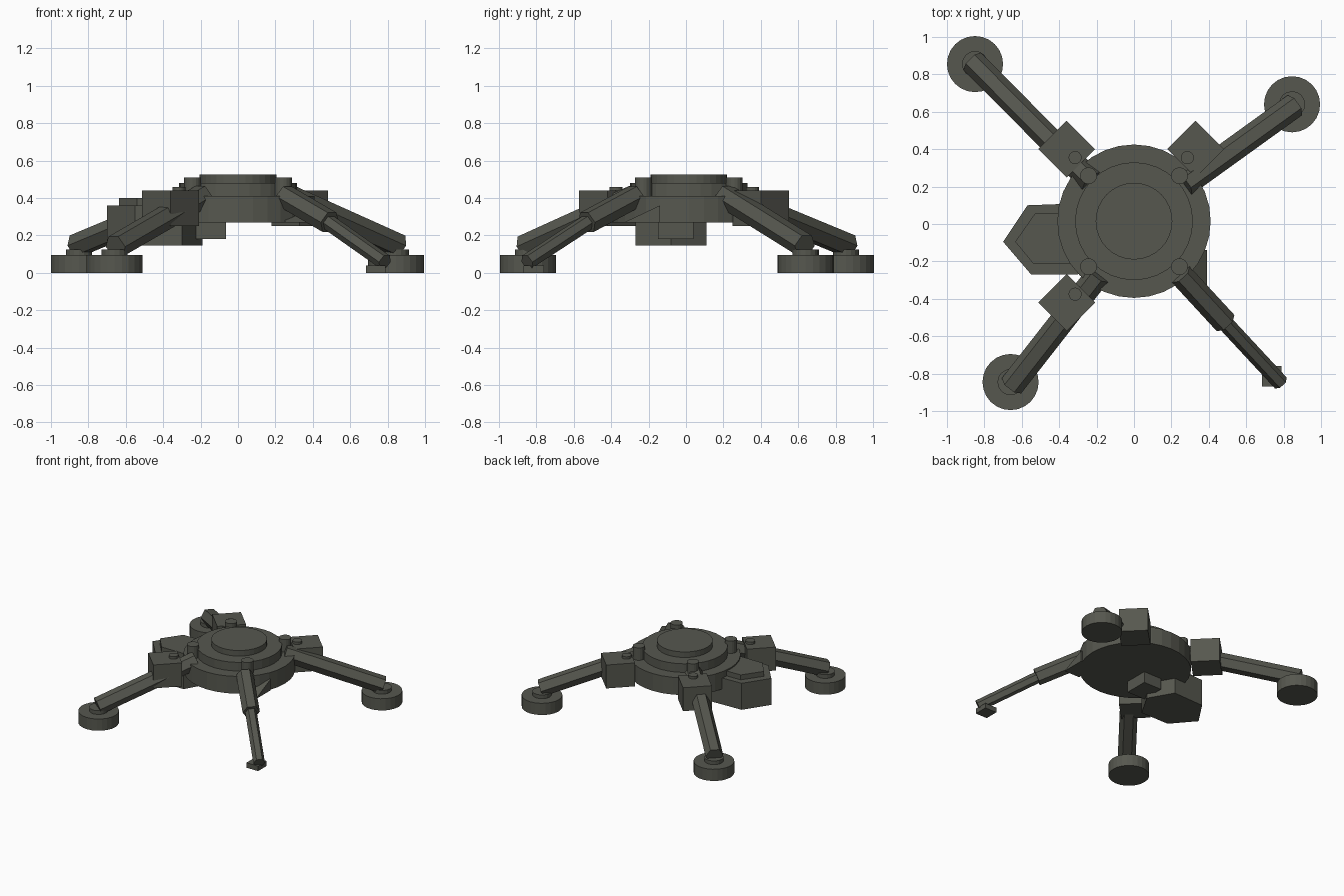
import bpy, bmesh, math
from mathutils import Vector, Matrix

if "Cube" in bpy.data.objects:
    bpy.data.objects.remove(bpy.data.objects["Cube"])

mat = bpy.data.materials.new("dark olive grey metal")
mat.diffuse_color = (0.093, 0.096, 0.078, 1)
mat.use_nodes = True
mat.node_tree.nodes["Principled BSDF"].inputs["Base Color"].default_value = mat.diffuse_color


def finish(bm, name):
    bmesh.ops.recalc_face_normals(bm, faces=bm.faces)
    me = bpy.data.meshes.new(name)
    bm.to_mesh(me)
    bm.free()
    me.materials.append(mat)
    ob = bpy.data.objects.new(name, me)
    bpy.context.collection.objects.link(ob)
    return ob


def disc(name, x, y, z0, z1, r, sides=32):
    bm = bmesh.new()
    bmesh.ops.create_cone(bm, cap_ends=True, segments=sides, radius1=r, radius2=r,
                          depth=z1 - z0, matrix=Matrix.Translation((x, y, (z0 + z1) / 2)))
    return finish(bm, name)


def box(name, x, y, z0, z1, sx, sy, turn=0):
    bm = bmesh.new()
    m = (Matrix.Translation((x, y, (z0 + z1) / 2)) @ Matrix.Rotation(math.radians(turn), 4, 'Z')
         @ Matrix.Diagonal((sx, sy, z1 - z0, 1)))
    bmesh.ops.create_cube(bm, size=1, matrix=m)
    return finish(bm, name)


def beam(name, a, b, r):
    """Hexagonal bar from a to b with a flat face on top."""
    a, b = Vector(a), Vector(b)
    d = (b - a).normalized()
    side = d.cross(Vector((0, 0, 1))).normalized()
    up = side.cross(d)
    bm = bmesh.new()
    rings = []
    for p in (a, b):
        rings.append([bm.verts.new(p + r * (math.cos(k * math.pi / 3) * side
                                            + math.sin(k * math.pi / 3) * up)) for k in range(6)])
    for k in range(6):
        j = (k + 1) % 6
        bm.faces.new((rings[0][k], rings[0][j], rings[1][j], rings[1][k]))
    bm.faces.new(rings[0])
    bm.faces.new(rings[1])
    return finish(bm, name)


def prism(name, points, offset):
    """Polygon extruded along an offset vector."""
    bm = bmesh.new()
    f = bm.faces.new([bm.verts.new(p) for p in points])
    new = bmesh.ops.extrude_face_region(bm, geom=[f], use_keep_orig=True)["geom"]
    bmesh.ops.translate(bm, vec=offset, verts=[v for v in new if isinstance(v, bmesh.types.BMVert)])
    return finish(bm, name)


# Round body
CY = 0.015
disc("body_drum", 0, CY, 0.27, 0.41, 0.41)
disc("body_ring", 0, CY, 0.40, 0.48, 0.315)
disc("top_cap", 0, CY, 0.47, 0.525, 0.205)
for sx in (-1, 1):
    for sy in (-1, 1):
        disc("body_bolt", sx * 0.243, CY + sy * 0.243, 0.40, 0.51, 0.045, 16)

# Hip boxes with bolts
for x, y in ((-0.36, 0.4), (0.33, 0.4), (-0.36, -0.42)):
    box("hip_box", x, y, 0.25, 0.44, 0.215, 0.215, 45)
    disc("hip_bolt", x - math.copysign(0.045, x), y - math.copysign(0.045, y), 0.43, 0.46, 0.035, 16)

# Three complete legs with round feet
legs = {
    "back_left": ((-0.23, 0.23, 0.41), (-0.865, 0.87, 0.145), (-0.85, 0.855)),
    "back_right": ((0.27, 0.21, 0.41), (0.86, 0.635, 0.145), (0.845, 0.64)),
    "front_left": ((-0.19, -0.27, 0.41), (-0.655, -0.865, 0.14), (-0.66, -0.845)),
}
for name, (a, b, (fx, fy)) in legs.items():
    beam(name + "_leg", a, b, 0.066)
    disc(name + "_foot", fx, fy, 0, 0.095, 0.15, 24)
    disc(name + "_ankle", fx, fy, 0.09, 0.125, 0.07, 16)

# Exposed front right leg: thick sleeve, thin strut, small pad
beam("front_right_sleeve", (0.25, -0.27, 0.41), (0.49, -0.53, 0.27), 0.064)
beam("front_right_strut", (0.46, -0.5, 0.287), (0.785, -0.85, 0.058), 0.043)
box("front_right_pad", 0.737, -0.815, 0, 0.04, 0.105, 0.11)
prism("front_right_gusset", [(0.25, -0.14, 0.27), (0.25, -0.14, 0.36), (0.25, -0.33, 0.27)],
      (0.14, 0, 0))

# Hexagonal side pod with raised lid and a small coupling under the body
pod = [(-0.70, -0.095), (-0.57, 0.1), (-0.3, 0.11), (-0.19, -0.08), (-0.3, -0.27), (-0.55, -0.27)]
lid = [(-0.635, -0.095), (-0.53, 0.055), (-0.33, 0.06), (-0.25, -0.08), (-0.33, -0.21), (-0.54, -0.21)]
prism("side_pod", [(x, y, 0.145) for x, y in pod], (0, 0, 0.215))
prism("side_pod_lid", [(x, y, 0.35) for x, y in lid], (0, 0, 0.05))
box("pod_coupling", -0.145, -0.055, 0.18, 0.28, 0.16, 0.19)
